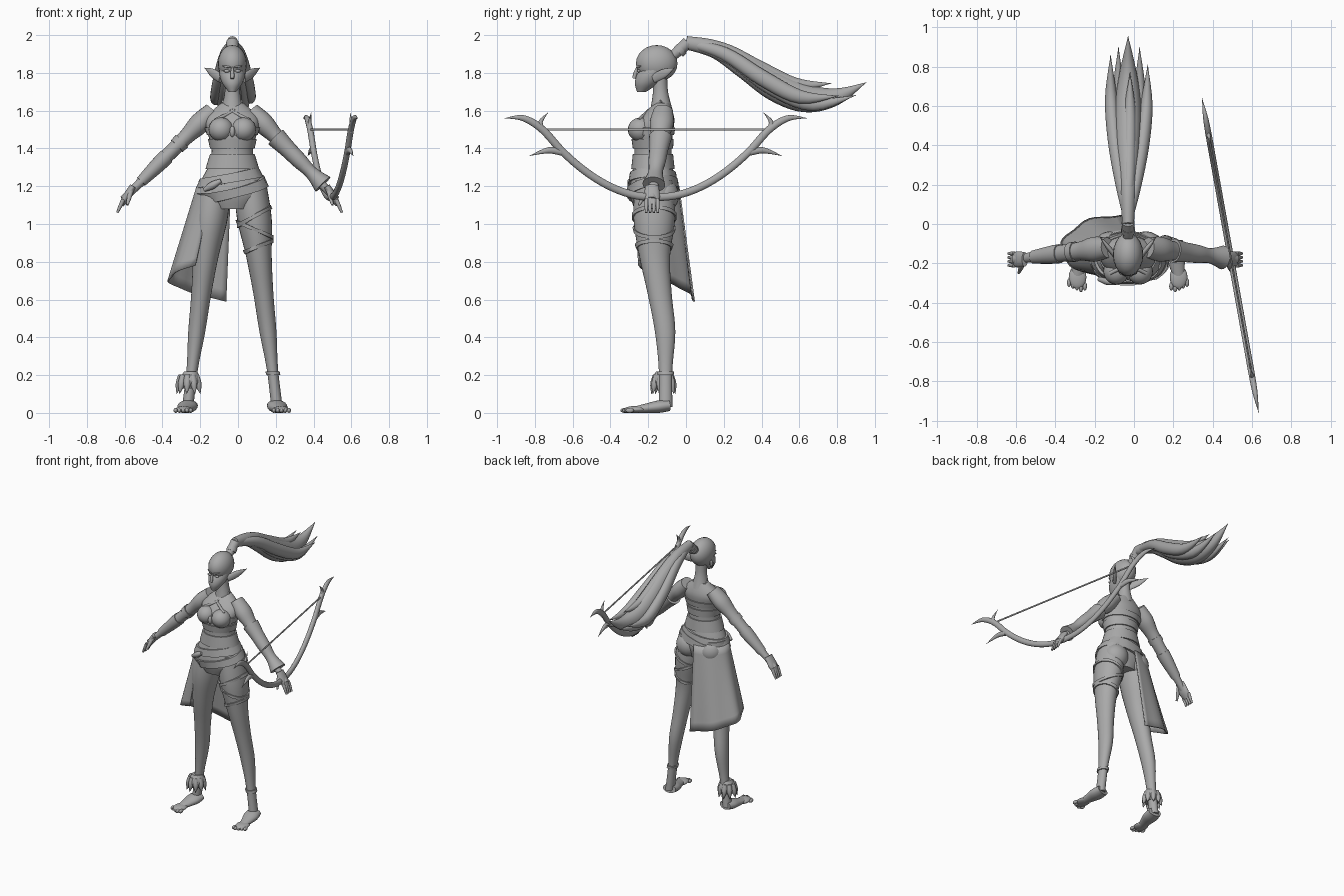
import bpy, bmesh, math
from mathutils import Vector, Matrix

if "Cube" in bpy.data.objects:
    bpy.data.objects.remove(bpy.data.objects["Cube"])

MID = -.03  # body centre line
X, Y, Z = Matrix.Identity(3)
parts = []

clay = bpy.data.materials.new("clay grey")
clay.use_nodes = True
clay.diffuse_color = (.4, .4, .4, 1)
clay.node_tree.nodes["Principled BSDF"].inputs["Base Color"].default_value = clay.diffuse_color


def finish(name, bm):
    bmesh.ops.recalc_face_normals(bm, faces=bm.faces)
    mesh = bpy.data.meshes.new(name)
    bm.to_mesh(mesh)
    bm.free()
    mesh.materials.append(clay)
    obj = bpy.data.objects.new(name, mesh)
    bpy.context.collection.objects.link(obj)
    parts.append(obj)
    return obj


def bridge(bm, loops, closed=True):
    """Join neighbouring vertex loops with quads."""
    for lower, upper in zip(loops, loops[1:]):
        count = len(lower)
        for k in range(count if closed else count - 1):
            after = (k + 1) % count
            bm.faces.new((lower[k], lower[after], upper[after], upper[k]))


def smooth(rows, steps=5):
    """Catmull-Rom interpolation of whole rows."""
    rows = [Vector(row) for row in rows]
    padded = [rows[0], *rows, rows[-1]]
    result = []
    for before, start, end, after in zip(padded, rows, rows[1:], padded[3:]):
        leave, arrive = (end - before) / 2, (after - start) / 2
        for k in range(steps):
            t = k / steps
            ease = t * t * (3 - 2 * t)
            result.append(start.lerp(end, ease) + leave * (t * (1 - t) ** 2)
                          - arrive * (t * t * (1 - t)))
    return result + [rows[-1]]


def tube(name, rows, side=1, hint=Y, flat=False, grow=0, span=(0, 1), sides=20):
    """Loft ellipses; a row is offset from MID, y, z, radius across the hint, radius along it."""
    path = smooth(rows)
    last = len(path) - 1
    points = [Vector((MID + side * row[0], row[1], row[2])) for row in path]
    bm = bmesh.new()
    rings = []
    for i in range(round(span[0] * last), round(span[1] * last) + 1):
        tangent = Z if flat else (points[min(i + 1, last)] - points[max(i - 1, 0)]).normalized()
        along = (hint - tangent * hint.dot(tangent)).normalized()
        across = tangent.cross(along)
        wide, deep = (max(radius, .001) + grow for radius in path[i][3:])
        angles = [math.tau * k / sides for k in range(sides)]
        rings.append([bm.verts.new(points[i] + across * wide * math.cos(angle)
                                   + along * deep * math.sin(angle)) for angle in angles])
    bridge(bm, rings)
    bm.faces.new(rings[0])
    bm.faces.new(rings[-1])
    return finish(name, bm)


def stations(start, end, radii, ratio=1):
    """Evenly spaced rows on a straight line, one for each radius."""
    start, end = Vector(start), Vector(end)
    return [(*start.lerp(end, k / (len(radii) - 1)), radius, radius * ratio)
            for k, radius in enumerate(radii)]


def taper(name, start, end, radii, ratio=1, **options):
    return tube(name, stations(start, end, radii, ratio), **options)


def ball(name, centre, size, side=1):
    bm = bmesh.new()
    place = Matrix.Translation((MID + side * centre[0], *centre[1:])) @ Matrix.Diagonal((*size, 1))
    bmesh.ops.create_uvsphere(bm, u_segments=20, v_segments=12, radius=1, matrix=place)
    return finish(name, bm)


def band(name, rows, z, height, tilt=0, grow=.008, turn=0, count=40):
    """Strap around an upright body part, following its cross-section."""
    path = smooth(rows)
    bm = bmesh.new()
    loops = []
    for k in range(count):
        angle = math.tau * k / count
        loop = []
        for lift, offset in ((0, -grow), (0, grow), (height, grow), (height, -grow)):
            level = z + lift + tilt * math.cos(angle - turn)
            near = min(path, key=lambda row: abs(row[2] - level))
            loop.append(bm.verts.new((MID + near[0] + (near[3] + offset) * math.cos(angle),
                                      near[1] + (near[4] + offset) * math.sin(angle), level)))
        loops.append(loop)
    bridge(bm, loops + loops[:1])
    return finish(name, bm)


# Torso: widths at even heights; the chest leans back and thins towards the shoulders
torso = []
for k, width in enumerate((.11, .18, .16, .12, .11, .13, .14, .06)):
    z = 1.08 + .08 * k
    rise = max(0, z - 1.48)
    torso.append((0, .3 * rise - .175, z, width, .06 + .35 * width - rise / 4))
tube("torso", torso, flat=True, sides=32)
taper("neck", (0, -.13, 1.6), (0, -.14, 1.8), (.06, .04, .04), flat=True)

# Head and face
ball("cranium", (0, -.155, 1.85), (.077, .11, .097))
taper("jaw", (0, -.16, 1.82), (0, -.235, 1.7), (.07, .066, .05, .02), 1.2, flat=True, sides=32)
taper("nose", (0, -.26, 1.83), (0, -.275, 1.77), (.004, .01, .01), hint=X)
ball("lips", (0, -.256, 1.743), (.02, .01, .01))

# Legs drift outwards and forwards by height
leg = []
for k, radius in enumerate((.03, .03, .045, .053, .068, .092, .085)):
    z = .03 + .2 * k
    leg.append((.24 - .12 * z, -.138 - .03 * math.tanh(8 * z - 5), z, radius, radius * 1.2))
arm = stations((.1, -.12, 1.6), (.55, -.18, 1.13), (.045, .055, .042, .038, .037, .03, .022, .02), 1.15)

for side, label in ((1, "left_"), (-1, "right_")):
    ball(label + "breast", (.06, -.24, 1.5), (.066, .068, .064), side)
    ball(label + "buttock", (.09, -.12, 1.15), (.088, .083, .09), side)
    ball(label + "eye", (.03, -.25, 1.81), (.016, .008, .008), side)
    taper(label + "brow", (.01, -.26, 1.83), (.05, -.24, 1.836), (.004, .006, .003), side=side)
    taper(label + "ear", (.06, -.17, 1.77), (.147, -.06, 1.827), (.012, .012, 0), 2, side=side, hint=Z)
    tube(label + "leg", leg, side, flat=True, sides=28)
    taper(label + "foot", (.23, -.09, .04), (.265, -.31, .012), (.03, .033, .026, .019, .012), 1.6,
          side=side, hint=X)
    ball(label + "forefoot", (.257, -.27, .018), (.045, .06, .018), side)
    for k in range(5):
        ball(label + "toe", (.22 + .02 * k, -.325 + .009 * abs(k - 1), .013), (.011, .022, .013), side)
    # The right arm reaches a little further
    reach = max(side, -1.05) if side > 0 else side * 1.05
    tube(label + "arm", arm, reach)
    taper(label + "palm", (.5, -.18, 1.2), (.56, -.18, 1.1), (.018, .02, .02, .012), 2, side=reach)
    for k in range(4):
        y = -.15 - .02 * k
        taper(label + "finger", (.55, y, 1.13), (.58, y, 1.06), (.011, .01, .006), side=reach)
    taper(label + "thumb", (.51, -.2, 1.18), (.53, -.25, 1.1), (.014, .012, .006), side=reach)
    # Halter straps cross below the throat
    taper(label + "throat_strap", (.05, -.13, 1.65), (-.01, -.2, 1.6), (.008, .008), side=side)
    taper(label + "chest_strap", (.01, -.2, 1.6), (-.09, -.25, 1.55), (.008, .01), side=side)

# Wrappings on the torso and hips
band("chest_band", torso, 1.47, .04)
band("upper_wrap", torso, 1.4, .05)
band("waist_wrap", torso, 1.29, .08)
band("belt", torso, 1.22, .05, .03, .012)
band("hip_sash", torso, 1.16, .05, .05, .016, turn=.5)
ball("chest_gem", (0, -.285, 1.49), (.014, .016, .03))
taper("sash_knot", (-.06, -.3, 1.23), (-.15, -.28, 1.18), (.01, .02, .01), hint=Z)

# Thigh, arm and ankle bindings
for z, tilt in ((1.03, .05), (.96, -.04), (.87, .03)):
    band("thigh_strap", leg, z, .02, tilt)
band("ankle_strap", leg, .2, .02)
tube("elbow_band", arm, reach, grow=.006, span=(.34, .4))
tube("forearm_wrap", arm, reach, grow=.005, span=(.5, .8))
taper("bracer", (.23, -.135, 1.46), (.48, -.17, 1.21), (.055, .046, .042, .035, .055), 1.1)
taper("bracer_spike", (.25, -.14, 1.41), (.2, -.14, 1.48), (.02, .016, 0), 1.5)
taper("ankle_cuff", (.22, -.12, .22), (.23, -.12, .13), (.034, .05, .055, .045), 1.1, side=-1, flat=True)
leaves = 9
for k in range(leaves):
    out = Matrix.Rotation(math.tau * k / leaves, 3, "Z") @ X
    ankle = Vector((.23, -.12, .1))
    taper("cuff_leaf", ankle + out * .04 + Z * .1, ankle + out * .065, (.016, .018, 0), side=-1)

# Skirt flares around the right hip, from the front to the centre back
bm = bmesh.new()
columns = []
for i in range(25):
    sweep = i / 24
    angle = .6 + 2.5 * sweep
    column = []
    for k in range(11):
        drop = k / 10
        wave = .008 * drop * math.sin(8 * angle)
        hem = .78 - .19 * sweep
        column.append(bm.verts.new((MID - .02 * drop - (.19 + .13 * drop + wave) * math.sin(angle),
                                    .045 * drop - .165 - (.13 + .04 * drop + wave) * math.cos(angle),
                                    1.2 + (hem - 1.2) * drop)))
    columns.append(column)
bridge(bm, columns, closed=False)
finish("skirt", bm).modifiers.new("thickness", "SOLIDIFY").thickness = .008


# Ponytail: every strand follows the same falling wave and fans out sideways
def strand(name, spread, length, radii, lift=0):
    rows = []
    for k, radius in enumerate(radii):
        y = length * k / (len(radii) - 1)
        rows.append((spread * math.sin(2 * y), y, 1.81 + .15 * math.cos(4.5 * y) + lift * y,
                     radius, radius * .85))
    tube(name, rows, hint=X, sides=24)


strand("ponytail", 0, .955, (.035, .048, .066, .08, .075, .045, 0))
for spread, length, lift in ((-.09, .86, 0), (.1, .81, 0), (.01, .77, .1), (-.05, .9, -.04), (.06, .9, -.04)):
    strand("hair_lock", spread, length, (.02, .035, .042, .036, 0), lift)
taper("hair_root", (0, -.07, 1.89), (0, .01, 1.96), (.025, .03, .033), hint=X)
taper("hair_tie", (0, -.04, 1.91), (0, -.02, 1.93), (.035, .035), hint=X)


# Bow: two mirrored limbs in one slanted plane through the grip
def bow_part(name, way, points, radii):
    tube(name, [(.52 - way * out * .18, way * out - .16, z, radius, radius * .8)
                for (out, z), radius in zip(points, radii)], hint=X)


arc = [(k / 10, min(1.14 + k * k / 100, 1.56)) for k in range(9)]
for way, label in ((1, "rear_"), (-1, "front_")):
    bow_part(label + "bow_limb", way, arc, [.02] * 7 + [.016, 0])
    bow_part(label + "lower_prong", way, ((.5, 1.38), (.57, 1.39), (.67, 1.36)), (.018, .016, 0))
    bow_part(label + "upper_prong", way, ((.6, 1.49), (.61, 1.54), (.57, 1.59)), (.016, .012, 0))
bow_part("bow_string", 1, ((-.6, 1.5), (.6, 1.5)), (.006, .006))

# Smooth shading with sharp edges kept
bpy.ops.object.select_all(action="DESELECT")
for obj in parts:
    obj.select_set(True)
bpy.context.view_layer.objects.active = parts[0]
bpy.ops.object.shade_smooth_by_angle(angle=math.radians(45))
